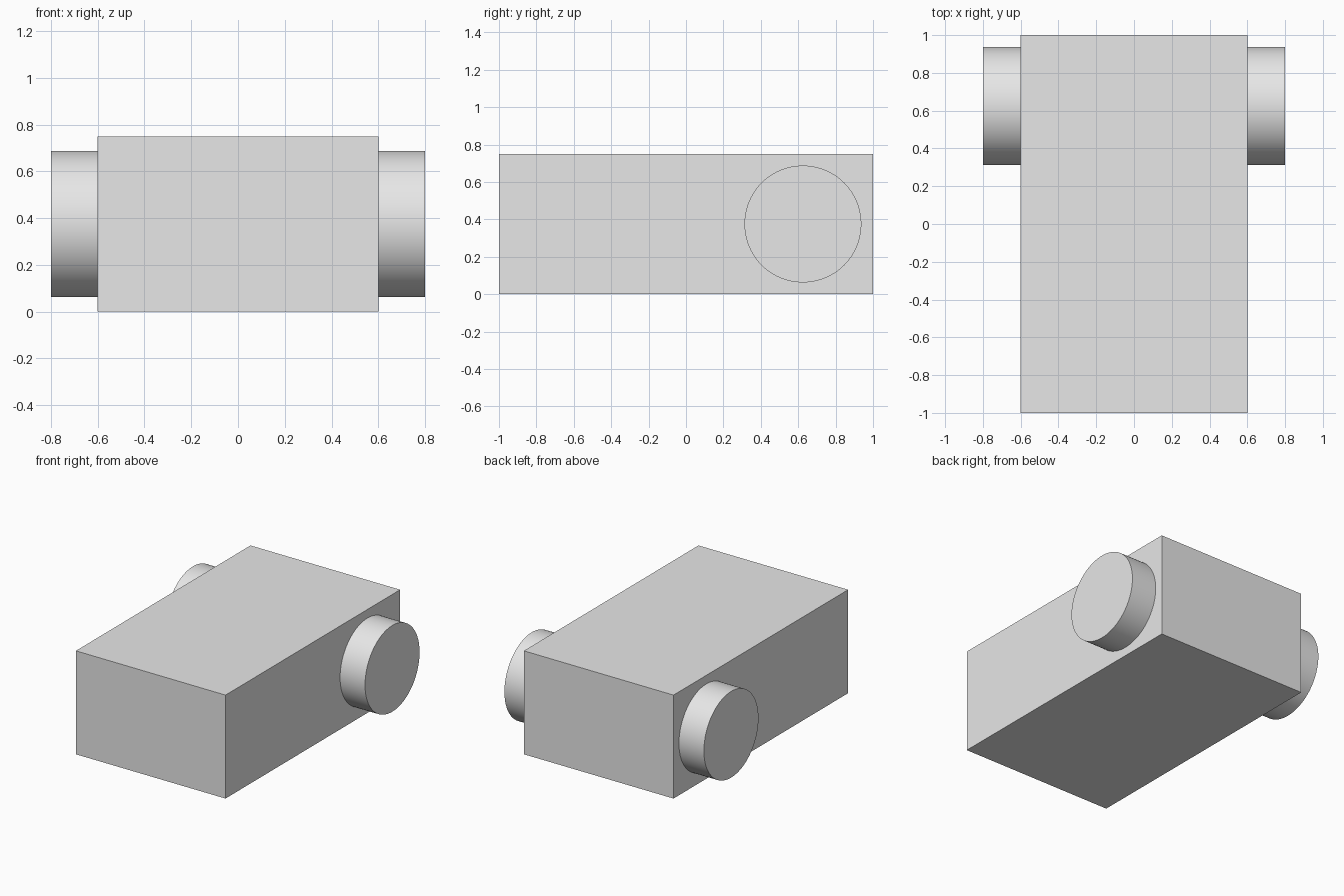
import bpy
import math

cube = bpy.data.objects.get("Cube")
if cube:
    bpy.data.objects.remove(cube, do_unlink=True)

# Single plain grey material
grey = bpy.data.materials.new("light_grey")
grey.use_nodes = True
colour = (0.8, 0.8, 0.8, 1)
grey.diffuse_color = colour
grey.node_tree.nodes["Principled BSDF"].inputs["Base Color"].default_value = colour

WIDTH, LENGTH, HEIGHT = 1.2, 2.0, 0.75
WHEEL_RADIUS, WHEEL_WIDTH, WHEEL_Y = 0.3125, 0.2, 0.625

# Box body
bpy.ops.mesh.primitive_cube_add(size=1, location=(0, 0, HEIGHT / 2))
body = bpy.context.object
body.name = "body"
body.scale = (WIDTH, LENGTH, HEIGHT)
bpy.ops.object.transform_apply(location=False, rotation=False, scale=True)
body.data.materials.append(grey)

# Round wheels on both sides at the back
for name, side in (("left_wheel", 1), ("right_wheel", -1)):
    bpy.ops.mesh.primitive_cylinder_add(
        vertices=96, radius=WHEEL_RADIUS, depth=WHEEL_WIDTH,
        location=(side * (WIDTH + WHEEL_WIDTH) / 2, WHEEL_Y, HEIGHT / 2),
        rotation=(0, math.pi / 2, 0))
    wheel = bpy.context.object
    wheel.name = name
    wheel.data.materials.append(grey)
    bpy.ops.object.shade_smooth_by_angle(angle=math.radians(30))
